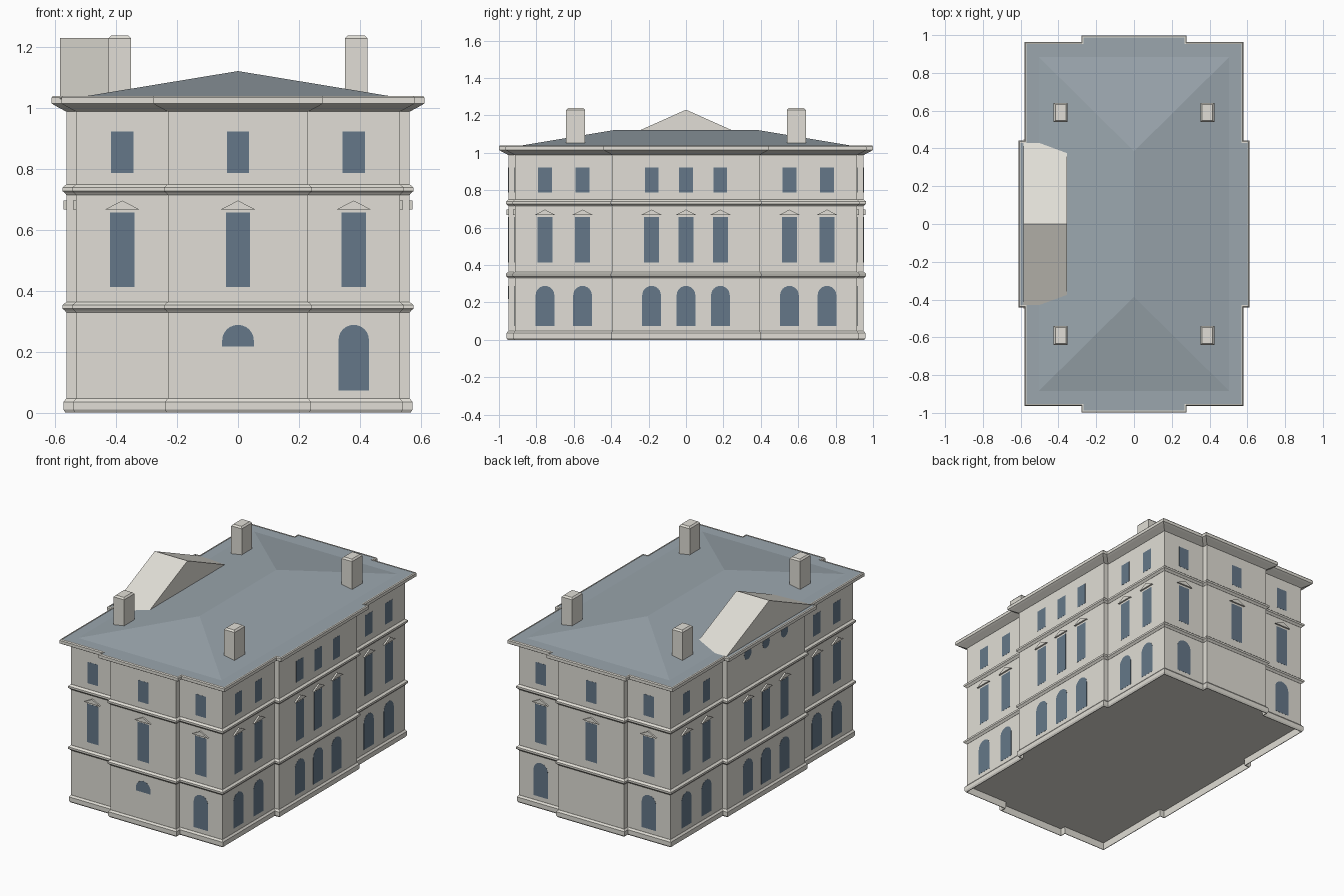
import bpy, bmesh, math
from mathutils import Vector

cube = bpy.data.objects.get("Cube")
if cube:
    bpy.data.objects.remove(cube, do_unlink=True)


def material(name, rgb):
    m = bpy.data.materials.new(name)
    m.use_nodes = True
    m.diffuse_color = (*rgb, 1)
    m.node_tree.nodes["Principled BSDF"].inputs["Base Color"].default_value = (*rgb, 1)
    return m


STONE = material("warm_stone", (0.75, 0.73, 0.67))
SLATE = material("blue_grey_slate", (0.325, 0.38, 0.42))
GLASS = material("blue_window_glass", (0.13, 0.187, 0.25))


def finish(bm, name, mat):
    bmesh.ops.recalc_face_normals(bm, faces=bm.faces)
    me = bpy.data.meshes.new(name)
    bm.to_mesh(me)
    bm.free()
    me.materials.append(mat)
    ob = bpy.data.objects.new(name, me)
    bpy.context.scene.collection.objects.link(ob)
    return ob


def loft(bm, rings, hollow=False):
    """Skin a stack of matching rings; cap both ends, or join them if hollow."""
    loops = [[bm.verts.new(p) for p in r] for r in rings]
    n = len(loops[0])
    pairs = list(zip(loops, loops[1:]))
    if hollow:
        pairs.append((loops[-1], loops[0]))
    else:
        bm.faces.new(loops[0][::-1])
        bm.faces.new(loops[-1])
    for a, b in pairs:
        for i in range(n):
            j = (i + 1) % n
            bm.faces.new((a[i], a[j], b[j], b[i]))


# Floor plan: a rectangle with a shallow projecting bay on each side
HX, HY = 0.531, 0.915      # main walls
BX, BY = 0.563, 0.95       # bay walls
WX, WY = 0.23, 0.392       # bay half widths


def outline(o, z):
    q = [(BX, WY), (HX, WY), (HX, HY), (WX, HY), (WX, BY)]
    q = [(x + o, y + o) for x, y in q]
    pts = q + [(-x, y) for x, y in reversed(q)]
    pts += [(-x, -y) for x, y in q] + [(x, -y) for x, y in reversed(q)]
    return [(x, y, z) for x, y in pts]


def storey_part(name, profile, mat=STONE, hollow=False):
    bm = bmesh.new()
    loft(bm, [outline(o, z) for o, z in profile], hollow)
    return finish(bm, name, mat)


# Walls stand on a floor raised inside the hollow plinth
storey_part("walls", [(0, 0.044), (0, 1.0)])
storey_part("base_plinth", [(0, 0), (0.004, 0), (0.01, 0.01), (0.01, 0.035),
                            (0.001, 0.046), (-0.002, 0.046)], hollow=True)
for name, z in (("lower_string_course", 0.329), ("upper_string_course", 0.715)):
    storey_part(name, [(-0.002, z), (0.001, z), (0.006, z + 0.006), (0.013, z + 0.012),
                       (0.013, z + 0.024), (0.001, z + 0.034), (-0.002, z + 0.034)],
                hollow=True)
storey_part("cornice", [(-0.002, 0.988), (0.001, 0.988), (0.012, 0.994), (0.038, 1.008),
                        (0.049, 1.015), (0.049, 1.034), (0.044, 1.04), (0.038, 1.04),
                        (0.038, 1.03), (-0.002, 1.03)], hollow=True)
storey_part("roof_deck", [(0.038, 1.031), (0.038, 1.038)], SLATE)

# Hipped roof
bm = bmesh.new()
base = [bm.verts.new((x, y, 1.037)) for x, y in
        ((-0.51, -0.89), (0.51, -0.89), (0.51, 0.89), (-0.51, 0.89))]
south, north = (bm.verts.new((0, y, 1.121)) for y in (-0.385, 0.385))
a, b, c, d = base
for f in ((a, b, south), (b, c, north, south), (c, d, north), (d, a, south, north), (d, c, b, a)):
    bm.faces.new(f)
finish(bm, "hipped_roof", SLATE)

# Gable on the right side
bm = bmesh.new()
section = [(-0.448, 1.03), (0.448, 1.03), (0, 1.23)]
loft(bm, [[(x, y, z) for y, z in section] for x in (-0.585, -0.355)])
finish(bm, "roof_gable", STONE)


# Chimneys with chamfered tops
def rect(cx, cy, hx, hy, z):
    return [(cx - hx, cy - hy, z), (cx + hx, cy - hy, z),
            (cx + hx, cy + hy, z), (cx - hx, cy + hy, z)]


for sx, xn in ((-1, "right"), (1, "left")):
    for sy, yn in ((-1, "front"), (1, "back")):
        bm = bmesh.new()
        loft(bm, [rect(sx * 0.388, sy * 0.59, 0.037 - i, 0.051 - i, z)
                  for i, z in ((0, 1.035), (0, 1.228), (0.009, 1.238))])
        finish(bm, f"chimney_{yn}_{xn}", STONE)


# Window shapes, as (across, height) points
def box(w, z0, z1):
    return [(-w / 2, z0), (w / 2, z0), (w / 2, z1), (-w / 2, z1)]


def arc(r, z, sweep, steps):
    return [(r * math.cos(sweep * i / steps), z + r * math.sin(sweep * i / steps))
            for i in range(steps)]


def arch(w, z0, z1):
    r = w / 2
    return [(-r, z0), (r, z0)] + arc(r, z1 - r, math.pi, 12) + [(-r, z1 - r)]


UPPER = box(0.073, 0.787, 0.922)
MIDDLE = box(0.079, 0.412, 0.656)
DOOR = arch(0.1, 0.073, 0.288)
LUNETTE = arch(0.104, 0.217, 0.288)
ROUND = arc(0.036, 0.958, math.tau, 20)
PEDIMENT = [(-0.056, 0.667), (0.056, 0.667), (0, 0.696)]

# Each side: outward normal, main wall and bay distance, bay half width
SIDES = {
    "front": (Vector((0, -1, 0)), HY, BY, WX),
    "back": (Vector((0, 1, 0)), HY, BY, WX),
    "left": (Vector((1, 0, 0)), HX, BX, WY),
    "right": (Vector((-1, 0, 0)), HX, BX, WY),
}


def plate(bm, side, shape, u, thick):
    n, wall, bay, half = SIDES[side]
    t = Vector((0, 0, 1)).cross(n)
    dist = bay if abs(u) < half else wall
    loft(bm, [[n * (dist + d) + t * (u + x) + Vector((0, 0, z)) for x, z in shape]
              for d in (-0.004, thick)])


PANE = 0.0008
END_COLUMNS = (-0.38, 0, 0.38)
BAY_COLUMNS = (-0.184, 0, 0.184)
WING_COLUMNS = (-0.754, -0.553, 0.553, 0.754)

for side in SIDES:
    long_side = side in ("left", "right")
    columns = WING_COLUMNS + BAY_COLUMNS if long_side else END_COLUMNS
    glass, stone = bmesh.new(), bmesh.new()
    for u in columns:
        in_bay = abs(u) < SIDES[side][3]
        # Round windows tuck under the cornice below the gable
        plate(glass, side, ROUND if side == "right" and in_bay else UPPER, u, PANE)
        plate(glass, side, MIDDLE, u, PANE)
        plate(stone, side, PEDIMENT, u, 0.01)
        # Ground floor openings vary on the two short ends
        if long_side or (not in_bay and (side == "back" or u > 0)):
            plate(glass, side, DOOR, u, PANE)
        elif side == "front" and in_bay:
            plate(glass, side, LUNETTE, u, PANE)
    finish(glass, f"{side}_windows", GLASS)
    finish(stone, f"{side}_window_pediments", STONE)
